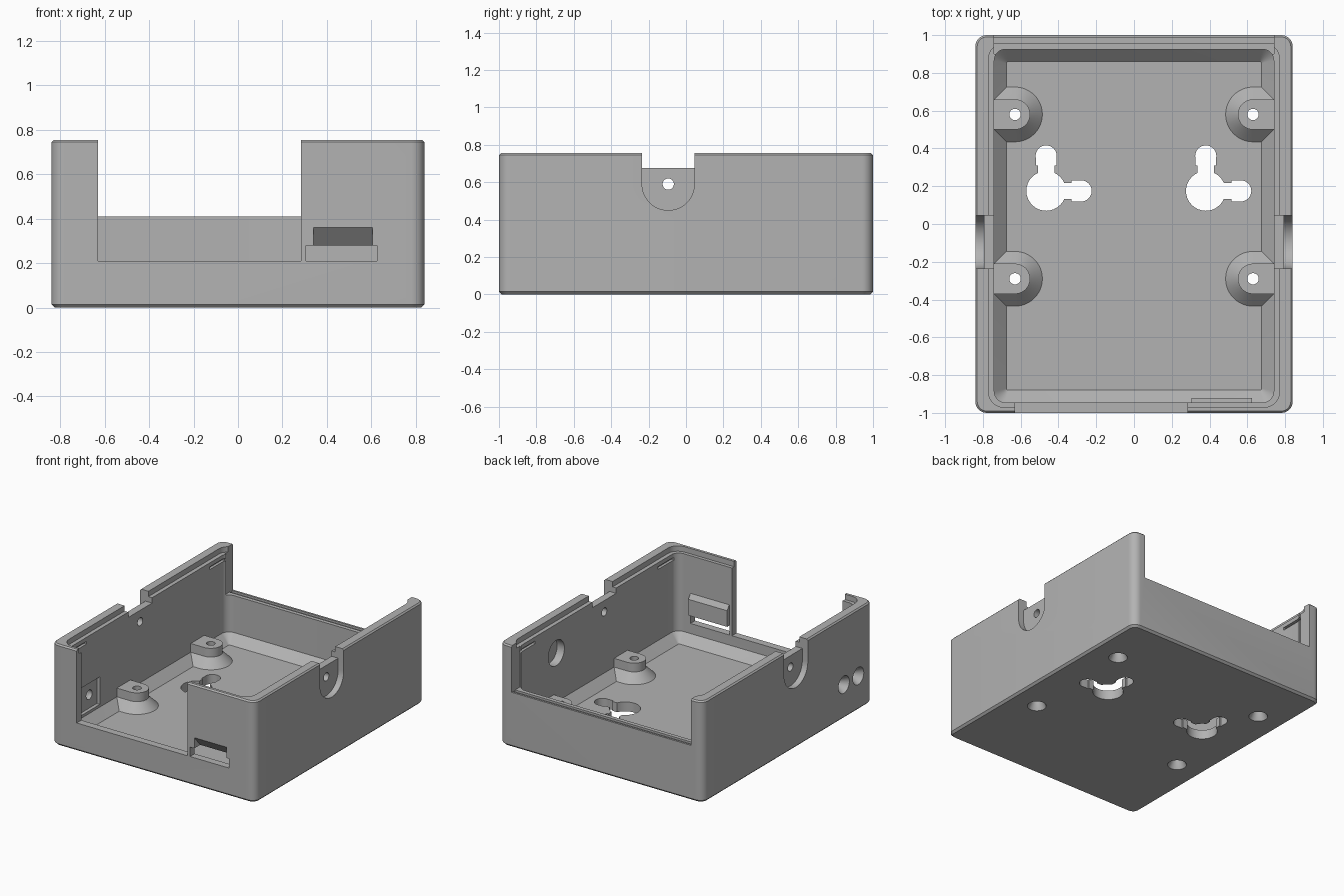
import bpy, bmesh
from math import sin, cos, pi

if "Cube" in bpy.data.objects:
    bpy.data.objects.remove(bpy.data.objects["Cube"])

grey = bpy.data.materials.new("plain grey")
grey.use_nodes = True
tone = (0.45, 0.45, 0.45, 1)
grey.diffuse_color = tone
grey.node_tree.nodes["Principled BSDF"].inputs["Base Color"].default_value = tone


def loft(name, rings):
    """Solid skinned through rings that share one point count."""
    bm = bmesh.new()
    rows = [[bm.verts.new(p) for p in ring] for ring in rings]
    n = len(rows[0])
    for a, b in zip(rows, rows[1:]):
        for i in range(n):
            j = (i + 1) % n
            bm.faces.new((a[i], a[j], b[j], b[i]))
    bm.faces.new(rows[0][::-1])
    bm.faces.new(rows[-1])
    bmesh.ops.recalc_face_normals(bm, faces=bm.faces)
    mesh = bpy.data.meshes.new(name)
    bm.to_mesh(mesh)
    bm.free()
    mesh.materials.append(grey)
    ob = bpy.data.objects.new(name, mesh)
    bpy.context.collection.objects.link(ob)
    return ob


def arc(cx, cy, r, start, end, n):
    return [(cx + r * cos(start + (end - start) * i / n),
             cy + r * sin(start + (end - start) * i / n)) for i in range(n + 1)]


def circle(cx, cy, r, n=32):
    return arc(cx, cy, r, 0, 2 * pi, n)[:-1]


def rounded(hx, y0, y1, r, z):
    """Rounded rectangle ring at height z."""
    pts = []
    for k, (x, y) in enumerate(((hx - r, y1 - r), (r - hx, y1 - r),
                                (r - hx, y0 + r), (hx - r, y0 + r))):
        pts += arc(x, y, r, k * pi / 2, (k + 1) * pi / 2, 8)
    return [(x, y, z) for x, y in pts]


def along_z(pts, z):
    return [(x, y, z) for x, y in pts]


def along_x(pts, x):
    return [(x, y, z) for y, z in pts]


def box(x0, x1, y0, y1, z0, z1):
    outline = ((x0, y0), (x1, y0), (x1, y1), (x0, y1))
    return loft("cutter", [along_z(outline, z) for z in (z0, z1)])


def combine(tool, operation="DIFFERENCE"):
    """Apply the tool to the case, then discard it."""
    tool.hide_render = True
    mod = case.modifiers.new("combine", "BOOLEAN")
    mod.operation, mod.solver, mod.object = operation, "EXACT", tool
    bpy.context.view_layer.objects.active = case
    bpy.ops.object.modifier_apply(modifier=mod.name)
    bpy.data.objects.remove(tool)


# Outer case with softened rims
TOP = 0.755
case = loft("case", [rounded(0.825, -0.985, 0.985, 0.045, 0),
                     rounded(0.84, -1, 1, 0.06, 0.015),
                     rounded(0.84, -1, 1, 0.06, TOP - 0.01),
                     rounded(0.83, -0.99, 0.99, 0.05, TOP)])

# Cavity with sloped floor edge, and the lid ledge
combine(loft("cutter", [rounded(0.675, -0.88, 0.86, 0.01, 0.07),
                        rounded(0.74, -0.945, 0.925, 0.06, 0.135),
                        rounded(0.74, -0.945, 0.925, 0.06, 1)]))
combine(loft("cutter", [rounded(0.77, -0.97, 0.955, 0.08, z) for z in (0.715, 1)]))

# Low back wall with a grooved rim, and the front opening
combine(box(-0.74, 0.74, 0.9, 1.1, 0.41, 1))
combine(box(-0.74, 0.74, 0.955, 0.985, 0.395, 0.5))
combine(box(-0.63, 0.283, -1.1, -0.9, 0.21, 1))

# Screw bosses blended into the side walls
for side in (-1, 1):
    for y in (-0.29, 0.58):
        rings = []
        for r, z in ((0.145, 0.05), (0.145, 0.07), (0.08, 0.135), (0.08, 0.2)):
            pts = arc(0.63, y, r, pi / 2, 3 * pi / 2, 24) + [(0.78, y - r), (0.78, y + r)]
            rings.append([(side * px, py, z) for px, py in pts])
        combine(loft("boss", rings), "UNION")
        combine(loft("cutter", [along_z(circle(side * 0.63, y, r), z) for r, z in
                                ((0.07, -0.01), (0.06, 0.01), (0.03, 0.07), (0.03, 0.3))]))

# Two-way hanging keyholes
for cx in (-0.465, 0.38):
    cy = 0.175
    combine(loft("cutter", [along_z(circle(cx, cy, 0.105), z) for z in (-0.1, 0.1)]))
    for dx, dy in ((1, 0), (0, 1)):
        def slot(a, b, w):
            return box(cx + (a if dx else -w), cx + (b if dx else w),
                       cy + (a if dy else -w), cy + (b if dy else w), -0.1, 0.1)
        combine(slot(0, 0.18, 0.043))
        combine(slot(0.135, 0.185, 0.055))
        combine(loft("cutter", [along_z(circle(cx + 0.185 * dx, cy + 0.185 * dy, 0.056), z)
                                for z in (-0.1, 0.1)]))

# Side notches: outer U recess, open top, pin hole and lid grooves
for side in (-1, 1):
    u_shape = arc(-0.095, 0.59, 0.14, pi, 2 * pi, 24) + [(0.045, 1), (-0.235, 1)]
    combine(loft("cutter", [along_x(u_shape, side * x) for x in (0.795, 0.9)]))
    combine(box(*sorted((side * 0.7, side * 0.9)), -0.235, 0.045, 0.675, 1))
    combine(loft("cutter", [along_x(circle(-0.095, 0.59, 0.03), side * x)
                            for x in (0.7, 0.9)]))
    for y in (-0.91, 0.72):
        combine(box(*sorted((side * 0.7, side * 0.76)), y, y + 0.18, 0.665, 0.685))

# Blind round pocket inside the +x wall
combine(loft("cutter", [along_x(circle(0.47, 0.5, 0.095), x) for x in (0.7, 0.8)]))

# Switch pocket and its two countersunk holes in the -x wall
combine(box(-0.765, -0.7, -0.92, -0.57, 0.155, 0.36))
for y in (-0.83, -0.66):
    combine(loft("cutter", [along_x(circle(y, 0.255, r), x) for r, x in
                            ((0.068, -0.86), (0.062, -0.83), (0.035, -0.79), (0.035, -0.7))]))

# Hooded slot in the front wall
hood = ((-0.96, 0.25), (-0.92, 0.25), (-0.92, 0.4), (-0.945, 0.435), (-0.96, 0.435))
combine(loft("hood", [along_x(hood, x) for x in (0.305, 0.625)]), "UNION")
combine(box(0.305, 0.625, -1.1, -0.9, 0.21, 0.28))
slope = ((-1.1, 0.25), (-1.1, 0.36), (-1, 0.36), (-0.93, 0.28), (-0.93, 0.25))
combine(loft("cutter", [along_x(slope, x) for x in (0.34, 0.605)]))

# Smooth curves, sharp edges
bpy.ops.object.select_all(action="DESELECT")
case.select_set(True)
bpy.context.view_layer.objects.active = case
bpy.ops.object.shade_smooth_by_angle(angle=pi / 6)
